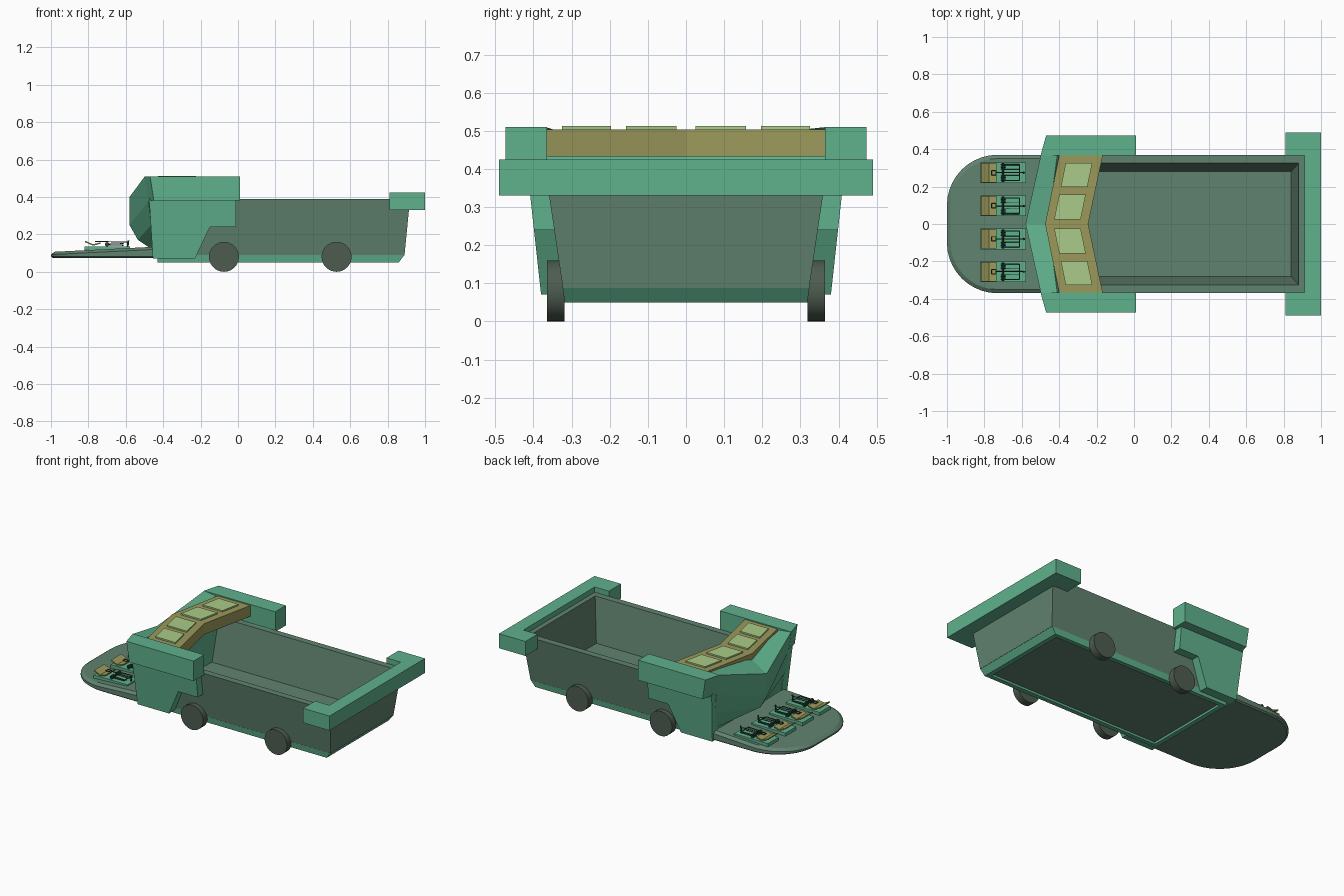
import bpy, bmesh, math
from mathutils import Vector

if "Cube" in bpy.data.objects:
    bpy.data.objects.remove(bpy.data.objects["Cube"])


def material(name, rgb):
    m = bpy.data.materials.new(name)
    m.diffuse_color = (*rgb, 1)
    m.use_nodes = True
    m.node_tree.nodes["Principled BSDF"].inputs["Base Color"].default_value = m.diffuse_color
    return m


GREEN = material("sea green", (0.115, 0.44, 0.265))
DARK = material("slate green", (0.118, 0.225, 0.16))
OLIVE = material("olive yellow", (0.33, 0.32, 0.105))
PALE = material("pale lime", (0.40, 0.60, 0.25))
TYRE = material("tyre grey", (0.075, 0.108, 0.08))
WIRE = material("dark wire", (0.025, 0.06, 0.042))


def finish(bm, name, mat):
    bmesh.ops.recalc_face_normals(bm, faces=bm.faces)
    me = bpy.data.meshes.new(name)
    bm.to_mesh(me)
    bm.free()
    me.materials.append(mat)
    ob = bpy.data.objects.new(name, me)
    bpy.context.collection.objects.link(ob)
    return ob


def loft(name, loops, mat):
    """Skin a series of equal-length closed loops and cap both ends."""
    bm = bmesh.new()
    rows = [[bm.verts.new(p) for p in lp] for lp in loops]
    n = len(rows[0])
    for a, b in zip(rows, rows[1:]):
        for i in range(n):
            j = (i + 1) % n
            bm.faces.new((a[i], a[j], b[j], b[i]))
    bm.faces.new(rows[0])
    bm.faces.new(rows[-1])
    return finish(bm, name, mat)


def rect(x0, x1, y, z):
    return [(x0, -y, z), (x1, -y, z), (x1, y, z), (x0, y, z)]


def slab(name, pts, z0, z1, mat, shift=0):
    """Plan outline extruded upward; shift moves the bottom of the two front points."""
    low = [(x + (shift if i < 2 else 0), y, z0) for i, (x, y) in enumerate(pts)]
    return loft(name, [low, [(x, y, z1) for x, y in pts]], mat)


def rods(name, segs, mat, sides=8):
    """Many cylinders (start, end, radius) in one object."""
    bm = bmesh.new()
    for p, q, r in segs:
        p, q = Vector(p), Vector(q)
        d = q - p
        mtx = d.to_track_quat('Z', 'Y').to_matrix().to_4x4()
        mtx.translation = (p + q) / 2
        bmesh.ops.create_cone(bm, cap_ends=True, segments=sides, radius1=r,
                              radius2=r, depth=d.length, matrix=mtx)
    return finish(bm, name, mat)


# Open tub with sloping walls
loft("tub", [rect(-0.43, 0.89, 0.323, 0.088), rect(-0.43, 0.92, 0.368, 0.39),
             rect(-0.40, 0.88, 0.325, 0.39), rect(-0.40, 0.84, 0.28, 0.11)], DARK)

# Green skirt with a recessed dark underside
loft("base_skirt", [rect(-0.43, 0.89, 0.324, 0.09), rect(-0.43, 0.86, 0.318, 0.05),
                    rect(-0.40, 0.83, 0.29, 0.05), rect(-0.40, 0.83, 0.29, 0.07)], GREEN)
loft("underside_panel", [rect(-0.40, 0.83, 0.29, 0.064),
                         rect(-0.40, 0.83, 0.29, 0.075)], DARK)

# Wheels
for side, s in (("right", -1), ("left", 1)):
    for end, x in (("front", -0.075), ("rear", 0.527)):
        w = rods(f"{end}_{side}_wheel",
                 [((x, s * 0.318, 0.08), (x, s * 0.365, 0.08), 0.08)], TYRE, 40)
        for p in w.data.polygons:
            p.use_smooth = len(p.vertices) == 4
        for e in w.data.edges:
            e.use_edge_sharp = abs(w.data.vertices[e.vertices[0]].co.y
                                   - w.data.vertices[e.vertices[1]].co.y) < 1e-4

# V-shaped front shield, pointed at the centre line
mid = [(-0.46, 0.47), (-0.58, 0.40), (-0.58, 0.25), (-0.535, 0.17),
       (-0.46, 0.12), (-0.45, 0.07), (-0.40, 0.07), (-0.40, 0.42)]
end = [(-0.41, 0.50), (-0.498, 0.51), (-0.478, 0.38), (-0.465, 0.25),
       (-0.456, 0.15), (-0.455, 0.07), (-0.38, 0.07), (-0.36, 0.42)]
loft("front_shield", [[(x, y, z) for x, z in sec]
                      for y, sec in ((-0.37, end), (0, mid), (0.37, end))], GREEN)

# Side panels and the arm boxes above them
panel = [(-0.455, 0.07), (-0.23, 0.07), (-0.15, 0.24), (-0.01, 0.24),
         (-0.01, 0.39), (-0.475, 0.39)]
for side, s in (("right", -1), ("left", 1)):
    loft(f"{side}_side_panel",
         [[(x, s * (base + 0.11 * (z - 0.07)), z) for x, z in panel]
          for base in (0.318, 0.38)], GREEN)
    slab(f"{side}_arm_box", [(-0.50, s * 0.365), (-0.47, s * 0.473),
                             (0.012, s * 0.473), (0.012, s * 0.365)],
         0.38, 0.51, GREEN, 0.02)

# Olive cross band with four raised pale plates
slab("cross_band", [(-0.475, 0), (-0.40, 0.367), (-0.167, 0.367),
                    (-0.245, 0), (-0.167, -0.367), (-0.40, -0.367)],
     0.432, 0.503, OLIVE)
for s in (-1, 1):
    for k, (a, b) in enumerate(((0.025, 0.157), (0.197, 0.325))):
        slab(f"band_plate_{k}_{'left' if s > 0 else 'right'}",
             [(-0.432 + 0.205 * a, s * a), (-0.432 + 0.205 * b, s * b),
              (-0.29 + 0.205 * b, s * b), (-0.29 + 0.205 * a, s * a)],
             0.503, 0.512, PALE)

# Rear bumper, U-shaped around the tub
slab("rear_bumper", [(1, -0.49), (1, 0.49), (0.81, 0.49), (0.81, 0.366),
                     (0.912, 0.366), (0.912, -0.366), (0.81, -0.366), (0.81, -0.49)],
     0.33, 0.424, GREEN)


# Rounded front tongue, thinner towards the tip
def tongue_loop(inset, height):
    pts = [(-0.42, -0.37 + inset)]
    for a0, sy in ((270, -1), (180, 1)):
        for i in range(11):
            a = math.radians(a0 - 9 * i)
            pts.append((-0.73 + (0.27 - inset) * math.cos(a),
                        sy * 0.10 + (0.27 - inset) * math.sin(a)))
    pts.append((-0.42, 0.37 - inset))
    return [(x, y, height(x)) for x, y in pts]


loft("front_tongue", [tongue_loop(0.01, lambda x: 0.074),
                      tongue_loop(0.0, lambda x: 0.082),
                      tongue_loop(0.0, lambda x: 0.092 + 0.05 * (x + 1)),
                      tongue_loop(0.02, lambda x: 0.106 + 0.05 * (x + 1))], DARK)

# Four spring traps on the tongue
for n, y in enumerate((-0.255, -0.08, 0.097, 0.275)):
    def at(x, dy, z):
        return (x, y + dy, z)

    slab(f"trap_board_{n}", [(-0.82, y - 0.055), (-0.82, y + 0.055),
                             (-0.577, y + 0.055), (-0.577, y - 0.055)],
         0.112, 0.136, GREEN)
    # Kinked bait pan
    prof = [(-0.818, 0.166), (-0.775, 0.147), (-0.735, 0.157),
            (-0.735, 0.150), (-0.775, 0.139), (-0.818, 0.158)]
    loft(f"bait_pan_{n}", [[at(x, d, z) for x, z in prof] for d in (-0.052, 0.052)], OLIVE)
    # Springs, hammer bar, holding rod and catch loop
    segs = [(at(-0.70, -0.05, 0.147), at(-0.70, 0.05, 0.147), 0.005)]
    for s in (-1, 1):
        for i in range(4):
            d = s * (0.018 + 0.008 * i)
            segs.append((at(-0.70, d - 0.0025, 0.147), at(-0.70, d + 0.0025, 0.147), 0.012))
        segs.append((at(-0.70, s * 0.042, 0.148), at(-0.612, s * 0.042, 0.150), 0.003))
        segs.append((at(-0.70, s * 0.016, 0.143), at(-0.612, s * 0.016, 0.141), 0.002))
        segs.append((at(-0.762, s * 0.012, 0.162), at(-0.738, s * 0.012, 0.162), 0.0025))
    for x, w, z in ((-0.612, 0.042, 0.150), (-0.762, 0.012, 0.162), (-0.738, 0.012, 0.162)):
        segs.append((at(x, -w, z), at(x, w, z), 0.003))
    segs.append((at(-0.738, 0, 0.162), at(-0.588, 0, 0.158), 0.0025))
    segs.append((at(-0.590, 0, 0.136), at(-0.586, 0, 0.168), 0.005))
    rods(f"trap_spring_{n}", segs, WIRE)
